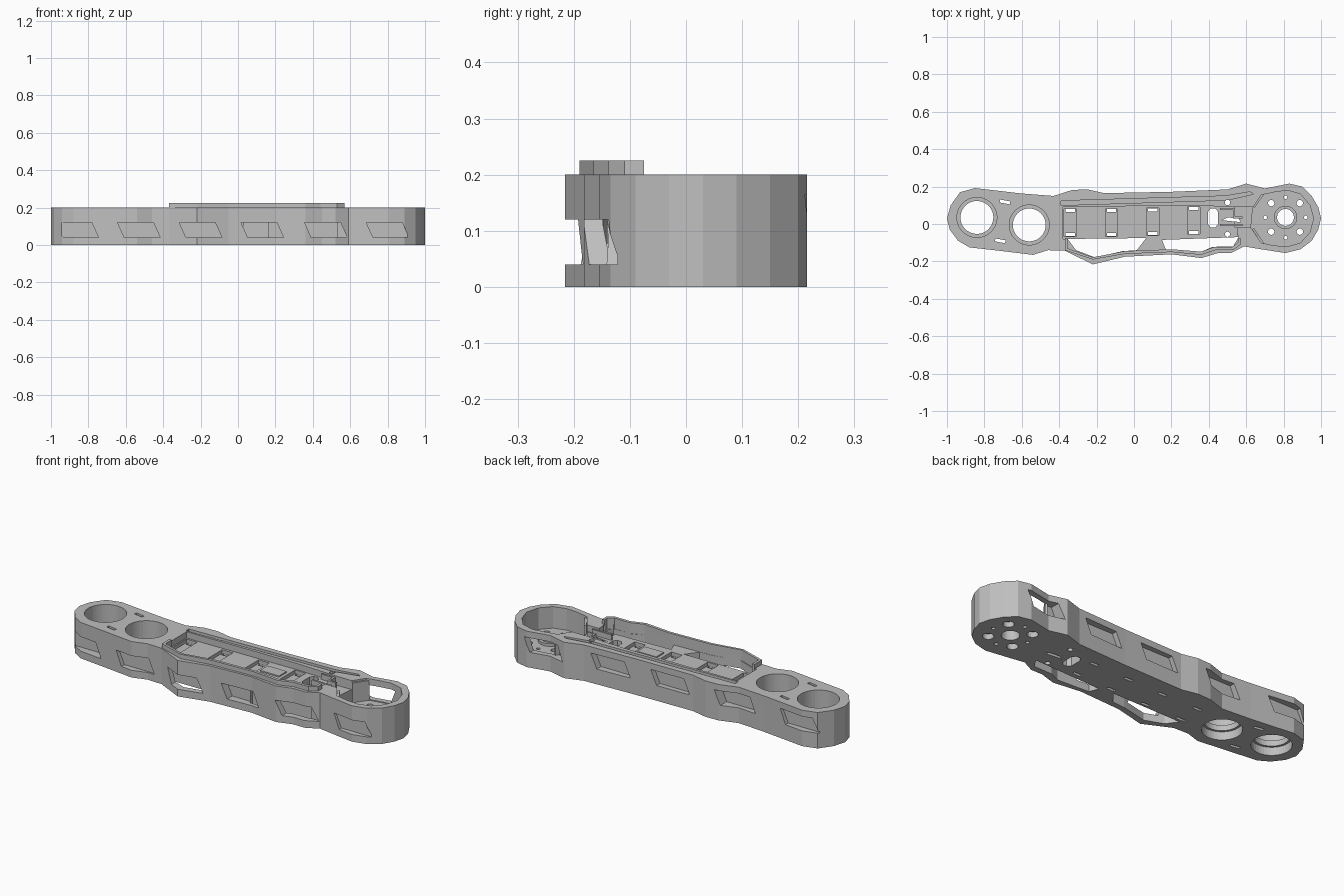
import bpy, bmesh, math

if "Cube" in bpy.data.objects:
    bpy.data.objects.remove(bpy.data.objects["Cube"])

grey = bpy.data.materials.new("light_grey")
grey.diffuse_color = (0.52, 0.52, 0.52, 1)
grey.use_nodes = True
grey.node_tree.nodes["Principled BSDF"].inputs["Base Color"].default_value = grey.diffuse_color


def make(name, bottom, top):
    """Closed solid between two matching rings of 3D points."""
    bm = bmesh.new()
    a = [bm.verts.new(p) for p in bottom]
    b = [bm.verts.new(p) for p in top]
    n = len(a)
    bm.faces.new(a[::-1])
    bm.faces.new(b)
    for i in range(n):
        j = (i + 1) % n
        bm.faces.new((a[i], a[j], b[j], b[i]))
    bmesh.ops.recalc_face_normals(bm, faces=bm.faces)
    me = bpy.data.meshes.new(name)
    bm.to_mesh(me)
    bm.free()
    me.materials.append(grey)
    ob = bpy.data.objects.new(name, me)
    bpy.context.collection.objects.link(ob)
    return ob


def prism(name, pts, z0, z1):
    return make(name, [(x, y, z0) for x, y in pts], [(x, y, z1) for x, y in pts])


def rect(x0, x1, y0, y1):
    return [(x0, y0), (x1, y0), (x1, y1), (x0, y1)]


def circle(cx, cy, r, n=32):
    return [(cx + r * math.cos(2 * math.pi * i / n),
             cy + r * math.sin(2 * math.pi * i / n)) for i in range(n)]


def tilted(cx, cy, length, width, ang):
    c, s = math.cos(ang), math.sin(ang)
    return [(cx + c * u - s * v, cy + s * u + c * v)
            for u, v in rect(-length / 2, length / 2, -width / 2, width / 2)]


def cut(target, cutter, keep=False):
    cutter.hide_render = True
    bpy.context.view_layer.objects.active = target
    m = target.modifiers.new("cut", 'BOOLEAN')
    m.operation, m.solver, m.object = 'DIFFERENCE', 'EXACT', cutter
    bpy.ops.object.modifier_apply(modifier=m.name)
    if not keep:
        bpy.data.objects.remove(cutter, do_unlink=True)


def cut_prism(pts, z0, z1):
    cut(body, prism("cutter", pts, z0, z1))


# Main arm body
outline = [(-1, .03), (-.985, -.03), (-.94, -.09), (-.88, -.125), (-.72, -.143),
           (-.54, -.165), (-.46, -.14), (-.37, -.143), (-.22, -.216), (-.05, -.175),
           (.2, -.162), (.36, -.182), (.45, -.155), (.52, -.155), (.59, -.12),
           (.68, -.135), (.81, -.155), (.89, -.135), (.95, -.09), (.985, -.03),
           (1, .03), (.985, .09), (.95, .15), (.9, .2), (.83, .216), (.7, .19),
           (.6, .216), (.5, .185), (.2, .172), (-.16, .165), (-.25, .185),
           (-.33, .182), (-.43, .15), (-.6, .163), (-.85, .192), (-.93, .17),
           (-.98, .1)]
body = prism("arm_body", outline, 0, .2)

# Two stepped round bores with an inner lip
for cx, cy in ((-.84, .035), (-.56, -.005)):
    cut_prism(circle(cx, cy, .088, 40), -.1, .3)
    cut_prism(circle(cx, cy, .107, 40), .075, .3)
    cut_prism(circle(cx, cy, .1, 40), -.1, .045)

# Round end pocket with mounting holes in its floor
pocket = [(.635, .085), (.625, -.02), (.68, -.1), (.75, -.115), (.82, -.12),
          (.89, -.1), (.94, -.045), (.96, .03), (.94, .1), (.89, .16),
          (.82, .18), (.75, .17), (.68, .155)]
cut_prism(pocket, .08, .3)
hx, hy = .81, .035
cut_prism(circle(hx, hy, .045), -.1, .3)
for k in range(4):
    a = math.pi / 4 + k * math.pi / 2
    cut_prism(circle(hx + .108 * math.cos(a), hy + .108 * math.sin(a), .017, 16), -.1, .1)
    a = k * math.pi / 2
    cut_prism(circle(hx + .108 * math.cos(a), hy + .108 * math.sin(a), .01, 12), -.1, .1)
    # countersinks on the underside
    a = math.pi / 4 + k * math.pi / 2
    cut_prism(circle(hx + .108 * math.cos(a), hy + .108 * math.sin(a), .028, 16), -.1, .03)

# Shallow tray, cable channel and long back groove
cut_prism([(-.38, -.08), (.55, -.07), (.55, .09), (.3, .1), (-.38, .09)], .165, .3)
cut_prism(rect(.54, .65, -.02, .09), .15, .3)
cut_prism([(-.39, .1), (.5, .128), (.64, .16), (.62, .172), (.49, .15), (-.39, .124)], .185, .3)

# Side compartments open through the bottom
left_open = [(-.355, -.08), (-.31, -.14), (-.21, -.178), (-.06, -.145), (.015, -.14), (.065, -.075)]
right_open = [(.17, -.137), (.36, -.148), (.42, -.122), (.53, -.12), (.56, -.07), (.15, -.085)]
cut_prism(left_open, -.1, .3)
cut_prism(right_open, -.1, .3)
inner = [(-.355, -.06), (-.355, -.13), (-.22, -.178), (-.05, -.145), (.2, -.135),
         (.36, -.148), (.43, -.122), (.525, -.122), (.555, -.1), (.555, -.06)]
cut_prism(inner, .165, .3)

# Raised rim around the side compartments
rim = prism("raised_rim", [(-.37, -.075), (-.37, -.14), (-.22, -.19), (-.05, -.16),
                           (.2, -.15), (.36, -.165), (.44, -.138), (.53, -.138),
                           (.57, -.11), (.57, -.075)], .19, .225)
cut(rim, prism("cutter", inner, .1, .3))

# Battery cells: sunken seats with through slits at both ends
for cx, dy in ((-.34, 0), (-.12, 0), (.1, .005), (.32, .012)):
    cut_prism(rect(cx - .033, cx + .033, -.066 + dy, .08 + dy), .145, .3)
    for y in (-.057, .071):
        cut_prism(rect(cx - .025, cx + .025, y + dy - .008, y + dy + .008), -.1, .2)

# Oval cable opening, angled openings and screw holes
cut_prism([(.395 + .0, .0), (.41, -.018), (.435, -.018), (.45, .0),
           (.45, .065), (.435, .083), (.41, .083), (.395, .065)], -.1, .3)
cut_prism([(.47, .02), (.57, .01), (.56, .03), (.5, .035)], -.1, .3)
for y in (.115, -.055):
    cut_prism(circle(.5, y, .014, 12), -.1, .3)
for cx, cy in ((-.69, .118), (-.715, -.09)):
    cut_prism(tilted(cx, cy, .055, .016, -.18), -.1, .3)


def window(xc, half, lean, y0, y1, z0, z1):
    """Leaning parallelogram cut into a side wall."""
    pts = [(xc - half - lean, z0), (xc + half - lean, z0),
           (xc + half + lean, z1), (xc - half + lean, z1)]
    cut(body, make("cutter", [(x, y0, z) for x, z in pts], [(x, y1, z) for x, z in pts]))


# Leaning windows along the front wall
for xc, y in ((-.86, -.085), (-.53, -.13), (-.2, -.135), (.13, -.125), (.47, -.115), (.8, -.122)):
    window(xc, .096, -.018, -.4, y, .04, .12)
# Leaning windows along the back wall
for xc, y in ((-.82, .155), (-.42, .125), (-.02, .14), (.34, .145), (.73, .15)):
    window(xc, .1, .018, y, .4, .085, .165)

# Small parts on the tray floor
prism("control_chip", rect(.153, .27, -.025, .043), .16, .172)
for name, pts in (("cable_guide_upper", [(.46, .075), (.53, .075), (.53, .03), (.58, .03),
                                         (.58, .04), (.54, .04), (.54, .085), (.46, .085)]),
                  ("cable_guide_lower", [(.46, -.01), (.58, -.01), (.58, 0), (.46, 0)])):
    prism(name, pts, .145, .195)

# Slanted fences at the mouth of the round pocket
for name, a, b in (("pocket_fence_upper", (.628, .09), (.68, .165)),
                   ("pocket_fence_lower", (.625, -.025), (.685, -.115))):
    ang = math.atan2(b[1] - a[1], b[0] - a[0])
    prism(name, tilted((a[0] + b[0]) / 2 + .012, (a[1] + b[1]) / 2,
                       math.dist(a, b), .012, ang), .075, .19)

# Hub ring around the centre bore
hub = prism("hub_ring", circle(hx, hy, .062), .075, .095)
cut(hub, prism("cutter", circle(hx, hy, .045), 0, .2))
